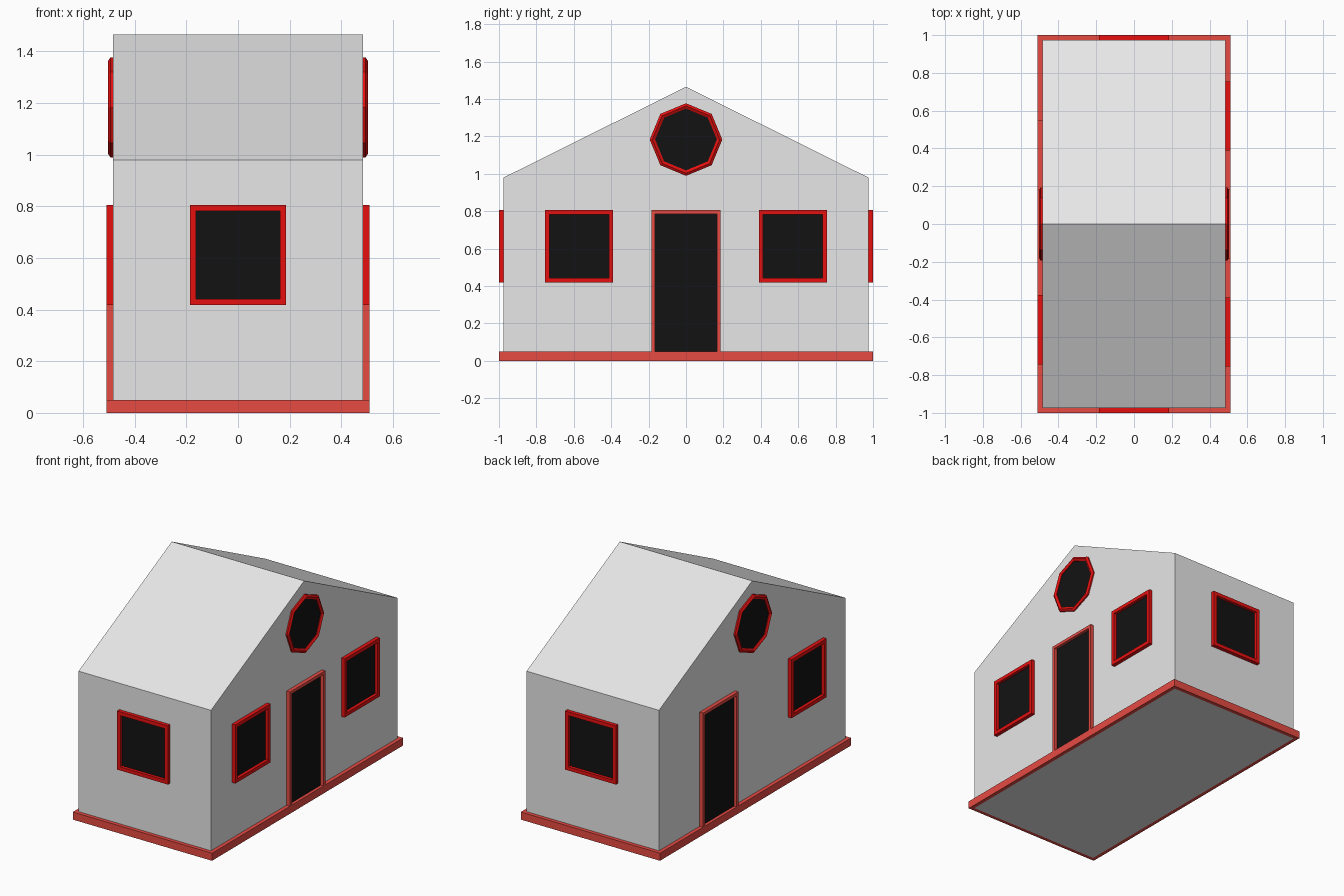
import bpy, bmesh
from math import sin, cos, pi, radians
from mathutils import Matrix

if "Cube" in bpy.data.objects:
    bpy.data.objects.remove(bpy.data.objects["Cube"])

HALF_X, HALF_Y = 0.485, 0.975       # wall planes
EAVE, RIDGE = 0.98, 1.465
PLINTH = 0.05
REACH = 0.025                       # how far trim stands off the wall


def material(name, color):
    m = bpy.data.materials.new(name)
    m.use_nodes = True
    m.diffuse_color = (*color, 1)
    m.node_tree.nodes["Principled BSDF"].inputs["Base Color"].default_value = (*color, 1)
    return m


wall_grey = material("wall grey", (0.8, 0.8, 0.8))
brick_red = material("brick red", (0.8, 0.07, 0.055))
frame_red = material("frame red", (0.8, 0.005, 0.005))
glass_black = material("glass black", (0.006, 0.006, 0.006))


def finish(name, bm, mat, matrix=Matrix()):
    bmesh.ops.recalc_face_normals(bm, faces=bm.faces)
    mesh = bpy.data.meshes.new(name)
    bm.to_mesh(mesh)
    bm.free()
    mesh.materials.append(mat)
    obj = bpy.data.objects.new(name, mesh)
    obj.matrix_world = matrix
    bpy.context.collection.objects.link(obj)
    return obj


def prism(name, points, sweep, mat, matrix=Matrix()):
    """Extrude a 3D polygon along a vector."""
    bm = bmesh.new()
    face = bm.faces.new([bm.verts.new(p) for p in points])
    new = bmesh.ops.extrude_face_region(bm, geom=[face])["geom"]
    bmesh.ops.translate(bm, vec=sweep, verts=[v for v in new if isinstance(v, bmesh.types.BMVert)])
    return finish(name, bm, mat, matrix)


def ring(name, loops, mat, matrix=Matrix()):
    """Join loops of points into a closed, hollow band."""
    bm = bmesh.new()
    rows = [[bm.verts.new(p) for p in loop] for loop in loops]
    for a, b in zip(rows, rows[1:] + rows[:1]):
        for i in range(len(a)):
            j = (i + 1) % len(a)
            bm.faces.new((a[i], a[j], b[j], b[i]))
    return finish(name, bm, mat, matrix)


def rect(u, low, high, inset=0):
    u, low, high = u - inset, low + inset, high - inset
    return [(-u, low), (u, low), (u, high), (-u, high)]


def octagon(radius):
    return [(radius * sin(i * pi / 4), 1.183 + radius * cos(i * pi / 4)) for i in range(8)]


def stand_off(points, depth):
    return [(u, -depth, z) for u, z in points]


def on_wall(angle, distance, shift=0):
    """Place trim, modelled facing the front, on the wall at this angle."""
    return Matrix.Rotation(radians(angle), 4, "Z") @ Matrix.Translation((shift, -distance, 0))


def pane(name, points, place):
    prism(name, stand_off(points, -0.002), (0, -0.007, 0), glass_black, place)


def window(name, place, half_width):
    outer, inner = (rect(half_width, 0.418, 0.806, t) for t in (0, 0.024))
    ring(name + "_frame", [stand_off(outer, 0), stand_off(outer, REACH),
                           stand_off(inner, REACH), stand_off(inner, 0)], frame_red, place)
    pane(name + "_pane", inner, place)


def door(name, place):
    u, t, top = 0.185, 0.02, 0.806
    outline = [(-u, PLINTH), (-u, top), (u, top), (u, PLINTH),
               (u - t, PLINTH), (u - t, top - t), (t - u, top - t), (t - u, PLINTH)]
    prism(name + "_frame", stand_off(outline, 0), (0, -REACH, 0), brick_red, place)
    pane(name + "_panel", rect(u - t, PLINTH, top - t), place)


def round_window(name, place):
    profile = [(0.194, 0), (0.194, 0.009), (0.18, 0.018), (0.165, 0.009), (0.165, 0)]
    ring(name + "_frame", [stand_off(octagon(r), d) for r, d in profile], frame_red, place)
    pane(name + "_pane", octagon(0.167), place)


# House body with gables on the two long sides
gable = [(-HALF_Y, 0), (HALF_Y, 0), (HALF_Y, EAVE), (0, RIDGE), (-HALF_Y, EAVE)]
prism("house_body", [(-HALF_X, y, z) for y, z in gable], (2 * HALF_X, 0, 0), wall_grey)

# Plinth around the foot of the walls
ring("plinth", [[(x, y, z) for x, y in
                 [(-HALF_X - g, -HALF_Y - g), (HALF_X + g, -HALF_Y - g),
                  (HALF_X + g, HALF_Y + g), (-HALF_X - g, HALF_Y + g)]]
                for g, z in [(REACH, 0), (REACH, PLINTH), (0, PLINTH), (0, 0)]], brick_red)

# Front and back windows
for name, angle in (("front", 0), ("back", 180)):
    window(name + "_window", on_wall(angle, HALF_Y), 0.186)

# Gable sides: shift runs along the wall
window("left_front_window", on_wall(90, HALF_X, -0.572), 0.183)
window("left_back_window", on_wall(90, HALF_X, 0.572), 0.183)
window("right_window", on_wall(-90, HALF_X, 0.56), 0.183)
door("left_door", on_wall(90, HALF_X))
door("right_door", on_wall(-90, HALF_X, -0.365))
for name, angle in (("left", 90), ("right", -90)):
    round_window(name + "_round_window", on_wall(angle, HALF_X))
